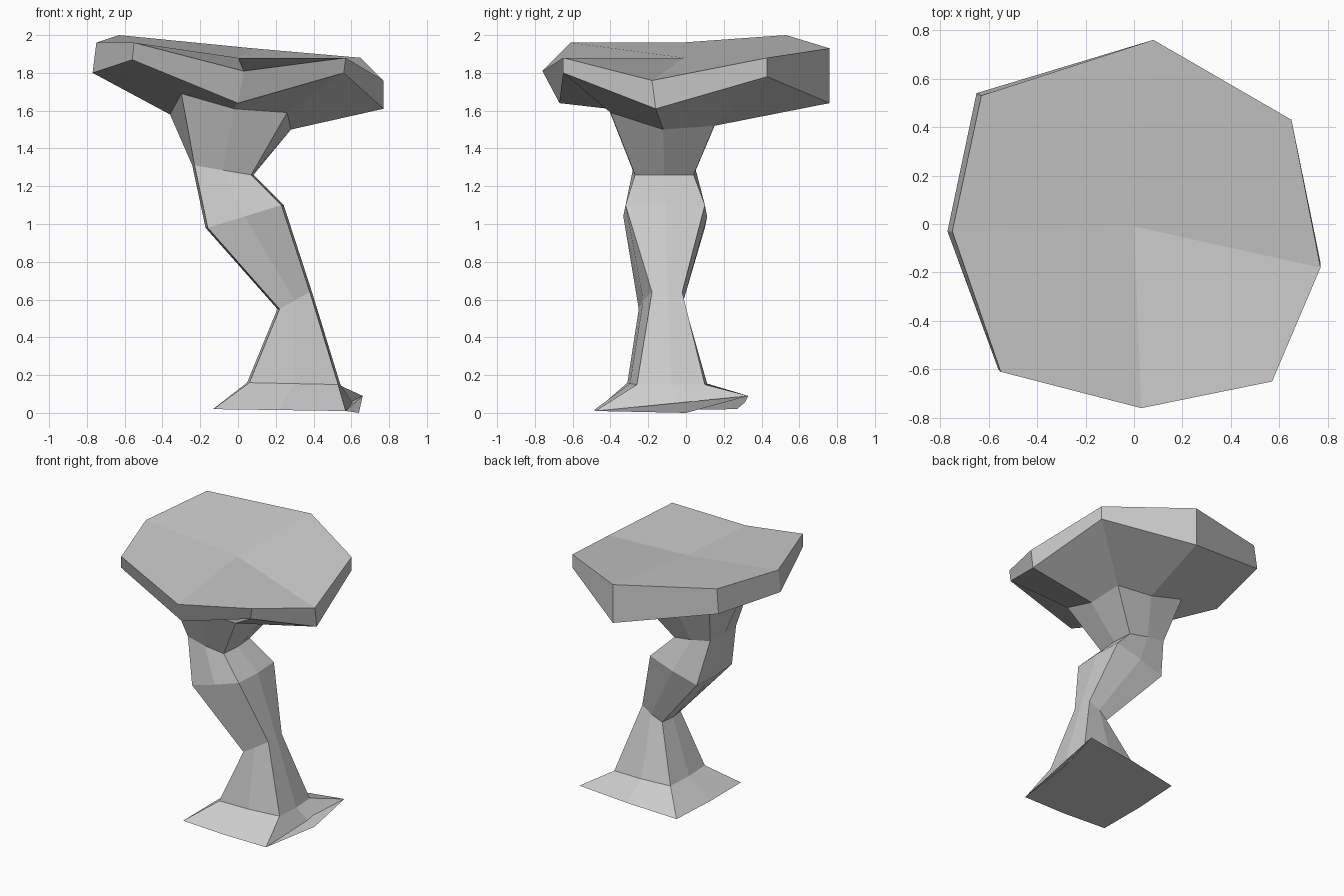
import bpy
import bmesh
from mathutils import Vector

old_cube = bpy.data.objects.get("Cube")
if old_cube:
    bpy.data.objects.remove(old_cube, do_unlink=True)

# Single pale grey finish
stone_grey = bpy.data.materials.new("stone_grey")
stone_grey.use_nodes = True
colour = (0.6, 0.6, 0.6, 1)
stone_grey.diffuse_color = colour
for node in stone_grey.node_tree.nodes:
    if node.type == 'BSDF_PRINCIPLED':
        node.inputs["Base Color"].default_value = colour


def points(rows):
    return [Vector(row) for row in rows]


def around(back_right, front_right, front_left, back_left, bulge=0.012):
    """Eight-point ring: four corners with slightly bulged edge midpoints."""
    corners = points((back_left, back_right, front_right, front_left))
    centre = sum(corners, Vector()) / len(corners)
    ring = []
    for i, corner in enumerate(corners):
        following = corners[(i + 1) % len(corners)]
        middle = (corner + following) / 2
        out = middle - centre
        out.z = 0
        ring += [middle + out.normalized() * bulge, following]
    return ring


def section(left, right, front, back):
    """Box-like ring; left and right are (x, z), front and back are y."""
    (xl, zl), (xr, zr) = left, right
    return around((xr, back, zr), (xr, front, zr), (xl, front, zl), (xl, back, zl))


def loft(name, rings, top_centre=None, close_bottom=False):
    """Skin stacked rings, with an optional four-panel top and flat bottom."""
    bm = bmesh.new()
    loops = [[bm.verts.new(p) for p in ring] for ring in rings]
    n = len(rings[0])
    for upper, lower in zip(loops, loops[1:]):
        for i in range(n):
            j = (i + 1) % n
            bm.faces.new((upper[i], upper[j], lower[j], lower[i]))
    if top_centre:
        hub = bm.verts.new(top_centre)
        top = loops[0]
        for i in range(0, n, 2):
            bm.faces.new((hub, top[i], top[i + 1], top[(i + 2) % n]))
    if close_bottom:
        bm.faces.new(loops[-1])
    bmesh.ops.recalc_face_normals(bm, faces=bm.faces[:])
    # Closed direction check for open shells: side walls must face outward
    bm.faces.ensure_lookup_table()
    middle = sum((v.co for v in loops[0]), Vector()) / n
    wall = bm.faces[0]
    if wall.normal.dot(wall.calc_center_median() - middle) < 0:
        bmesh.ops.reverse_faces(bm, faces=bm.faces[:])
    mesh = bpy.data.meshes.new(name)
    bm.to_mesh(mesh)
    bm.free()
    mesh.materials.append(stone_grey)
    obj = bpy.data.objects.new(name, mesh)
    bpy.context.collection.objects.link(obj)
    return obj


# Rings run clockwise from the back middle
cap_rim = points((
    (0.08, 0.76, 1.93), (0.65, 0.43, 1.88), (0.77, -0.18, 1.76), (0.57, -0.65, 1.88),
    (0.03, -0.76, 1.81), (-0.55, -0.61, 1.96), (-0.75, -0.03, 1.96), (-0.63, 0.53, 2.0)))
cap_edge = points((
    (0.08, 0.76, 1.64), (0.65, 0.43, 1.78), (0.77, -0.16, 1.61), (0.56, -0.65, 1.8),
    (0, -0.67, 1.64), (-0.56, -0.6, 1.87), (-0.77, -0.03, 1.8), (-0.65, 0.54, 1.82)))
neck = points((
    (-0.02, 0.16, 1.54), (0.27, 0.15, 1.52), (0.28, -0.12, 1.5), (0.26, -0.4, 1.59),
    (-0.02, -0.41, 1.61), (-0.3, -0.4, 1.69), (-0.36, -0.12, 1.58), (-0.3, 0.15, 1.62)))

# Faceted slab on top, open where it meets the trunk
loft("cap", [cap_rim, cap_edge, neck], top_centre=(0, -0.01, 1.88))

# Crooked trunk flaring into a four-cornered foot
waist = section((-0.23, 1.31), (0.07, 1.26), -0.27, 0.04)
elbow = section((-0.16, 0.98), (0.23, 1.1), -0.32, 0.1)
knee = around((0.38, -0.02, 0.64), (0.38, -0.18, 0.64),
              (0.22, -0.25, 0.55), (0.22, -0.03, 0.55))
ankle = around((0.53, 0.1, 0.15), (0.53, -0.26, 0.15),
               (0.06, -0.31, 0.16), (0.06, 0.1, 0.16))
foot = around((0.66, 0.33, 0.09), (0.57, -0.48, 0.01),
              (-0.13, -0.47, 0.02), (-0.11, 0.27, 0.02))
foot[2] = Vector((0.64, 0, 0))
loft("trunk", [neck, waist, elbow, knee, ankle, foot], close_bottom=True)
